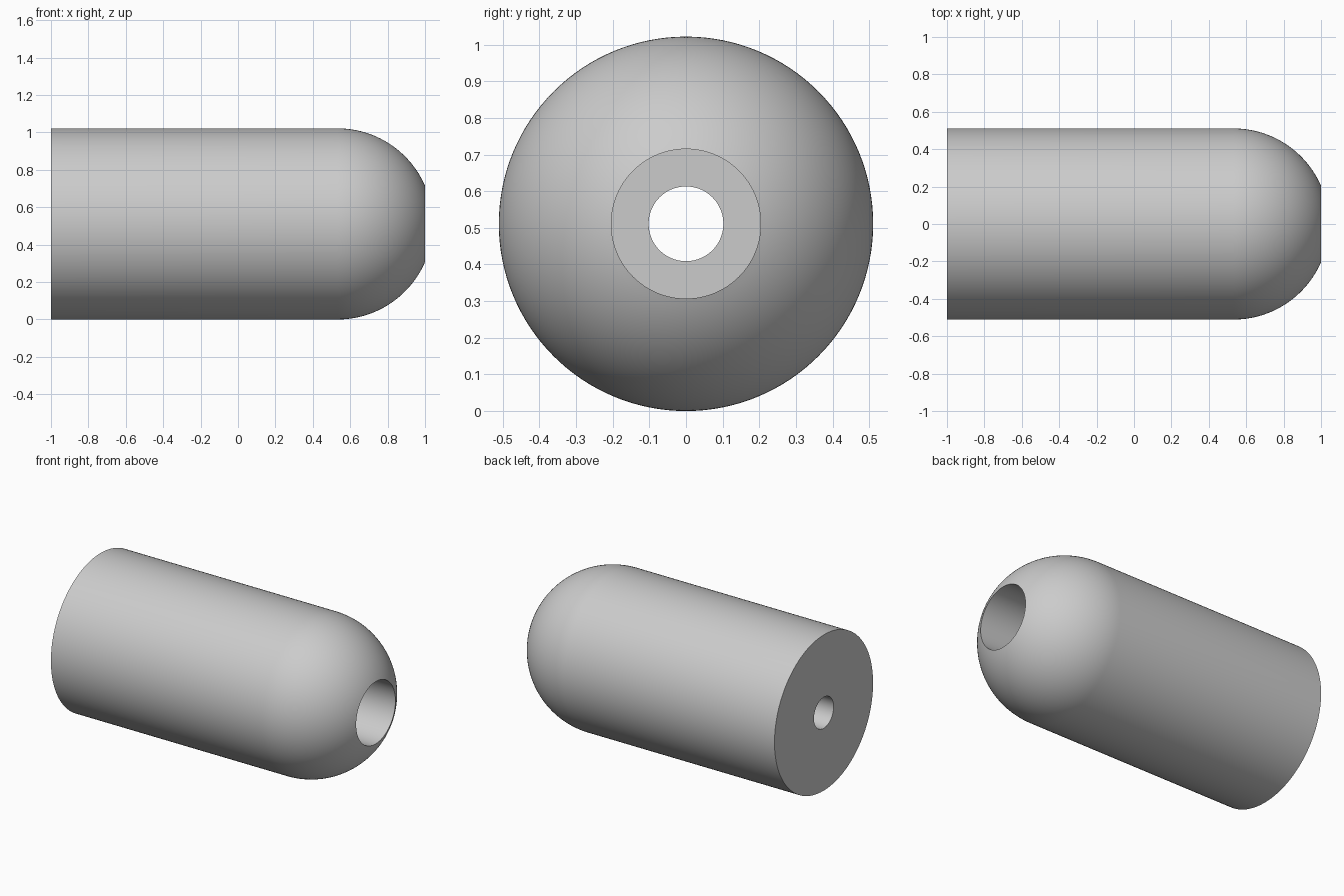
import bpy
import bmesh
from math import asin, cos, pi, sin, sqrt
from mathutils import Matrix

cube = bpy.data.objects.get("Cube")
if cube:
    bpy.data.objects.remove(cube, do_unlink=True)

grey = bpy.data.materials.new("plain grey")
grey.use_nodes = True
colour = (0.6, 0.6, 0.6, 1)
grey.diffuse_color = colour
grey.node_tree.nodes["Principled BSDF"].inputs["Base Color"].default_value = colour

RADIUS = 0.511      # outer wall and dome
BORE = 0.204        # wide bore at the domed end
HOLE = 0.102        # narrow hole at the flat end
LEDGE = -0.49       # where the wide bore steps down
SIDES = 128
DOME_STEPS = 32
centre = 1 - sqrt(RADIUS**2 - BORE**2)

# Half section as (x, radius): flat end, wall, dome, wide bore, ledge, hole
profile = [(-1, HOLE), (-1, RADIUS)]
last = pi / 2 - asin(BORE / RADIUS)
for i in range(DOME_STEPS + 1):
    a = last * i / DOME_STEPS
    profile.append((centre + RADIUS * sin(a), RADIUS * cos(a)))
profile += [(LEDGE, BORE), (LEDGE, HOLE)]

# Revolve the section about the long axis
bm = bmesh.new()
rings = []
for x, r in profile:
    ring = []
    for k in range(SIDES):
        t = 2 * pi * k / SIDES
        ring.append(bm.verts.new((x, r * cos(t), r * sin(t))))
    rings.append(ring)
for a, b in zip(rings, rings[1:] + rings[:1]):
    for k in range(SIDES):
        n = (k + 1) % SIDES
        bm.faces.new((a[k], a[n], b[n], b[k]))
bmesh.ops.recalc_face_normals(bm, faces=bm.faces)
bmesh.ops.transform(bm, matrix=Matrix.Translation((0, 0, RADIUS)), verts=bm.verts)

mesh = bpy.data.meshes.new("domed_sleeve")
bm.to_mesh(mesh)
bm.free()
mesh.materials.append(grey)
sleeve = bpy.data.objects.new("domed_sleeve", mesh)
bpy.context.collection.objects.link(sleeve)

# Smooth walls, crisp rims
bpy.ops.object.select_all(action="DESELECT")
sleeve.select_set(True)
bpy.context.view_layer.objects.active = sleeve
bpy.ops.object.shade_smooth_by_angle(angle=pi / 6)
